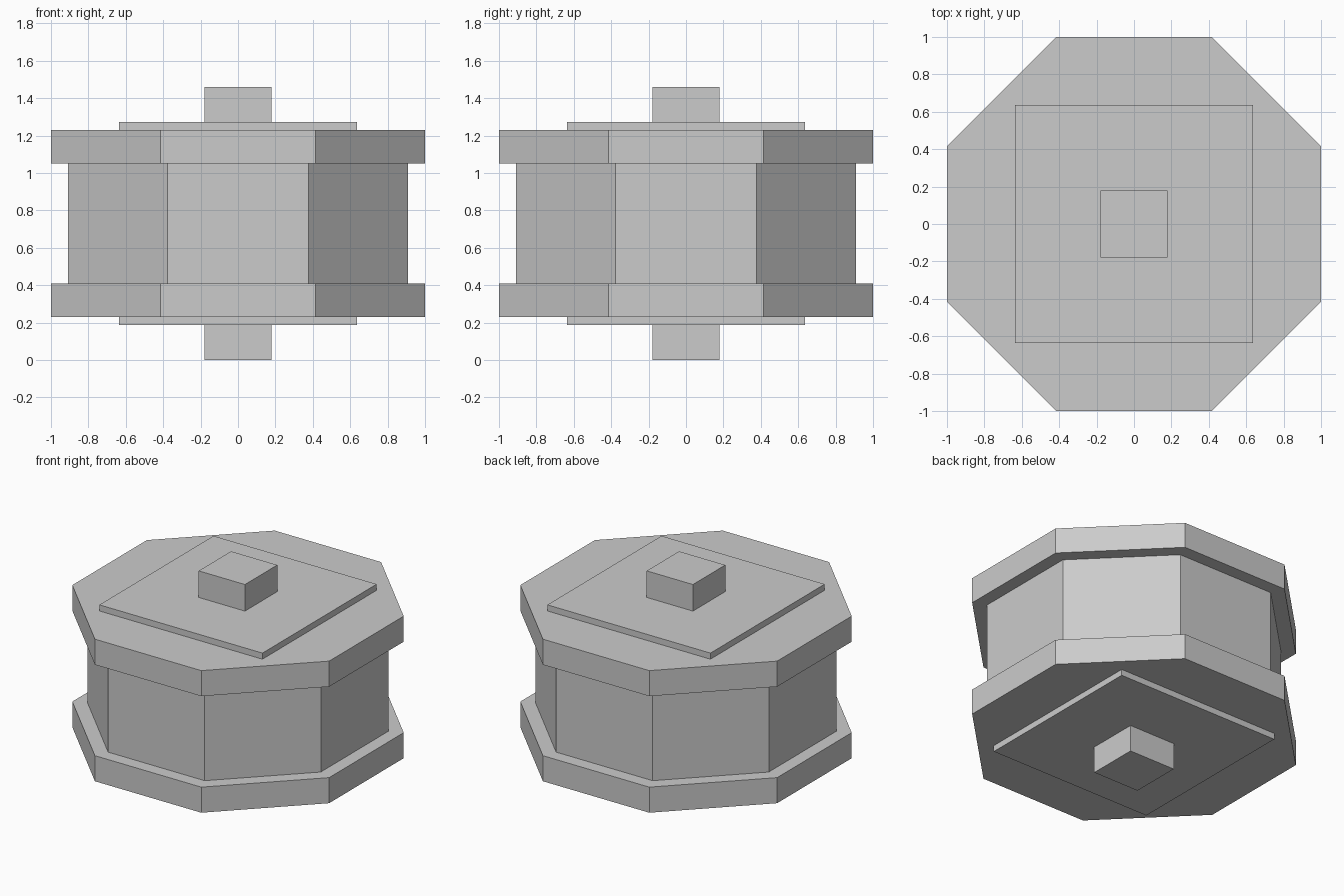
import bpy
from math import pi, cos

if "Cube" in bpy.data.objects:
    bpy.data.objects.remove(bpy.data.objects["Cube"])

HEIGHT = 1.46


def prism(name, sides, apothem, z0, z1):
    """Upright flat-sided prism with one face towards the front."""
    bpy.ops.mesh.primitive_cylinder_add(
        vertices=sides, radius=apothem / cos(pi / sides), depth=z1 - z0,
        location=(0, 0, (z0 + z1) / 2), rotation=(0, 0, pi / sides))
    obj = bpy.context.object
    obj.name = name
    bpy.ops.object.transform_apply(location=False, rotation=True, scale=True)
    return obj


# Octagonal drum between the two rims
prism("drum_body", 8, 0.908, 0.41, HEIGHT - 0.41)

# Rim, square plate and axle stub, repeated at both ends
end_parts = [
    ("axle_stub", 4, 0.18, 0.0, 0.187),
    ("square_plate", 4, 0.635, 0.187, 0.23),
    ("rim", 8, 1.0, 0.23, 0.41),
]
for part, sides, apothem, z0, z1 in end_parts:
    prism("bottom_" + part, sides, apothem, z0, z1)
    prism("top_" + part, sides, apothem, HEIGHT - z1, HEIGHT - z0)
